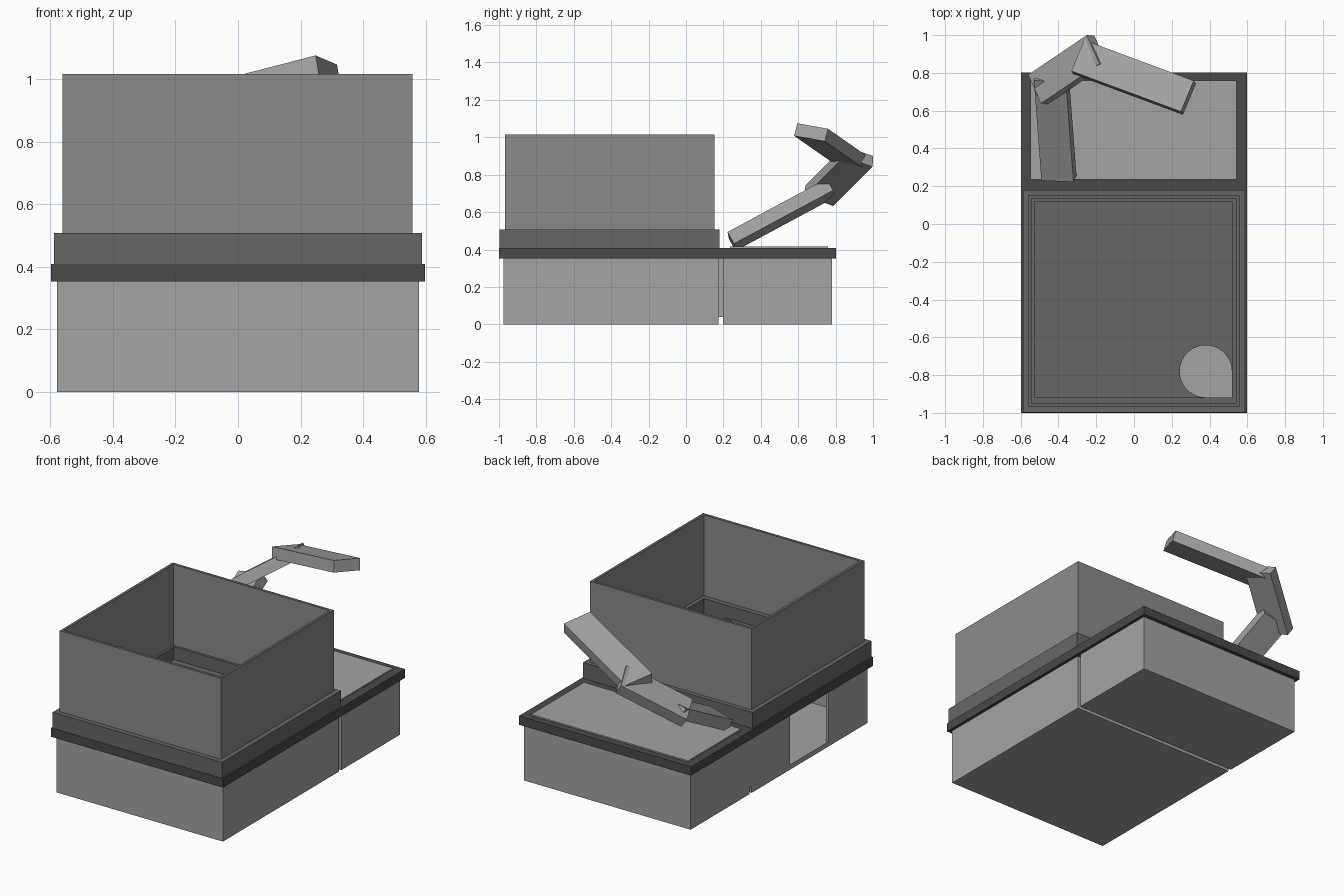
import bpy, bmesh
from math import cos, sin, radians
from mathutils import Vector

if "Cube" in bpy.data.objects:
    bpy.data.objects.remove(bpy.data.objects["Cube"])


def grey(name, v):
    m = bpy.data.materials.new(name)
    m.diffuse_color = (v, v, v, 1)
    m.use_nodes = True
    m.node_tree.nodes["Principled BSDF"].inputs["Base Color"].default_value = m.diffuse_color
    return m


DARK, MID = grey("dark_grey", 0.068), grey("mid_grey", 0.134)
PALE, LIGHT = grey("wall_grey", 0.256), grey("light_grey", 0.37)


def finish(name, bm, mat=None):
    bmesh.ops.recalc_face_normals(bm, faces=bm.faces)
    me = bpy.data.meshes.new(name)
    bm.to_mesh(me)
    bm.free()
    ob = bpy.data.objects.new(name, me)
    bpy.context.collection.objects.link(ob)
    me.materials.append(mat or LIGHT)
    return ob


def skewed_box(bm, corner, a, b, c):
    """Box spanned by three vectors from a corner."""
    v = [bm.verts.new(corner + a * i + b * j + c * k)
         for i in (0, 1) for j in (0, 1) for k in (0, 1)]
    for f in ((0, 1, 3, 2), (4, 6, 7, 5), (0, 4, 5, 1), (2, 3, 7, 6), (0, 2, 6, 4), (1, 5, 7, 3)):
        bm.faces.new([v[i] for i in f])


def box(name, x, y, z, mat=None):
    bm = bmesh.new()
    skewed_box(bm, Vector((x[0], y[0], z[0])), Vector((x[1] - x[0], 0, 0)),
               Vector((0, y[1] - y[0], 0)), Vector((0, 0, z[1] - z[0])))
    return finish(name, bm, mat)


def frame(name, outer, inner, z, mat=None):
    """Open rectangular frame; outer and inner are (x0, x1, y0, y1)."""
    bm = bmesh.new()
    loops = []
    for (x0, x1, y0, y1), h in ((outer, z[0]), (outer, z[1]), (inner, z[1]), (inner, z[0])):
        loops.append([bm.verts.new((px, py, h))
                      for px, py in ((x0, y0), (x1, y0), (x1, y1), (x0, y1))])
    for k in range(4):
        p, q = loops[k], loops[(k + 1) % 4]
        for i in range(4):
            j = (i + 1) % 4
            bm.faces.new((p[i], p[j], q[j], q[i]))
    return finish(name, bm, mat)


def arm_segment(name, corner, axis, width, thick):
    """Flat bar hanging below a top face given by corner, length and width."""
    corner, axis, width = Vector(corner), Vector(axis), Vector(width)
    width -= axis * (width.dot(axis) / axis.length_squared)
    n = axis.cross(width).normalized()
    if n.z > 0:
        n = -n
    bm = bmesh.new()
    skewed_box(bm, corner, axis, width, n * thick)
    return finish(name, bm)


# Hollow front cabinet with a doorway in its left side
L, R, F, B = -0.578, 0.578, -0.975, 0.174
box("front_cabinet_floor", (L, R), (F, B), (0, 0.03))
Z = (0.03, 0.353)
box("front_cabinet_front_wall", (L, R), (F, F + 0.015), Z)
box("front_cabinet_back_wall", (L, R), (B - 0.015, B), Z)
box("front_cabinet_right_wall", (R - 0.015, R), (F + 0.015, B - 0.015), Z)
box("front_cabinet_left_wall_a", (L, L + 0.015), (F + 0.015, -0.585), Z)
box("front_cabinet_left_wall_b", (L, L + 0.015), (-0.205, B - 0.015), Z)

# Back cabinet and the recessed filler between the two
box("back_cabinet", (L, R), (0.198, 0.78), (0, 0.353))
box("cabinet_joint", (L, 0.553), (B, 0.198), (0.04, 0.353))

# Table slab, bin floor and raised panel
slab = box("table_slab", (-0.597, 0.597), (-1.0, 0.803), (0.353, 0.408), DARK)
floor = box("bin_floor", (-0.588, 0.588), (-0.997, 0.18), (0.408, 0.428), MID)
box("work_panel", (-0.547, 0.543), (0.235, 0.76), (0.408, 0.416))

# Round drop hole with one squared corner, cut through floor and slab
cx, cy, r = 0.38, -0.78, 0.138
profile = [(cx + r * cos(radians(a)), cy + r * sin(radians(a))) for a in range(0, 271, 9)]
profile.append((cx + r, cy - r))
bm = bmesh.new()
face = bm.faces.new([bm.verts.new((x, y, 0.34)) for x, y in profile])
ext = bmesh.ops.extrude_face_region(bm, geom=[face])
bmesh.ops.translate(bm, vec=(0, 0, 0.12),
                    verts=[g for g in ext["geom"] if isinstance(g, bmesh.types.BMVert)])
cutter = finish("drop_hole_cutter", bm, MID)
for ob in (slab, floor):
    mod = ob.modifiers.new("drop_hole", "BOOLEAN")
    mod.operation = "DIFFERENCE"
    mod.solver = "EXACT"
    mod.object = cutter
    bpy.context.view_layer.objects.active = ob
    bpy.ops.object.modifier_apply(modifier=mod.name)
bpy.data.objects.remove(cutter)

# Collar and open bin sharing one inner opening; the bin rim matches the collar
opening = (-0.528, 0.518, -0.918, 0.12)
frame("bin_collar", (-0.588, 0.588, -0.997, 0.18), opening, (0.428, 0.508), MID)
walls = frame("bin_walls", (-0.56, 0.558, -0.967, 0.153), (-0.542, 0.541, -0.949, 0.135),
              (0.508, 1.015), PALE)
walls.data.materials.append(MID)
for p in walls.data.polygons:
    if p.normal.z > 0.9:
        p.material_index = 1

# Three-part folding arm
arm_segment("lower_arm", (-0.49, 0.23, 0.455), (-0.04, 0.53, 0.285), (0.17, -0.015, 0.035), 0.073)
arm_segment("middle_arm", (-0.56, 0.79, 0.69), (0.31, 0.21, 0.21), (0.07, -0.15, 0.055), 0.07)
arm_segment("upper_arm", (0.248, 0.595, 1.075), (-0.58, 0.215, -0.15), (0.065, 0.165, -0.03), 0.07)
